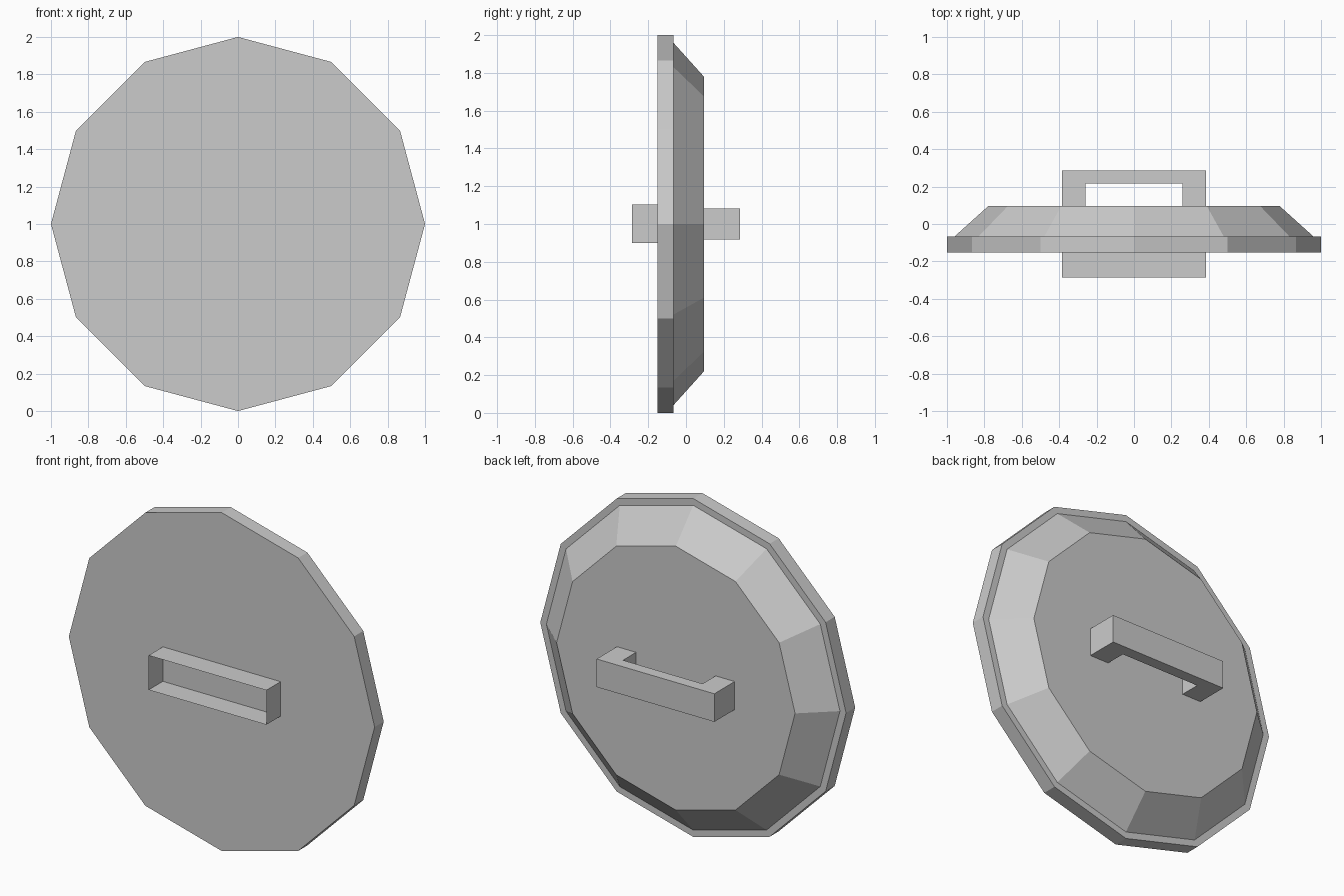
import bpy, bmesh, math
from mathutils import Matrix

if "Cube" in bpy.data.objects:
    bpy.data.objects.remove(bpy.data.objects["Cube"])

SIDES = 12
CENTRE_Z = 1.0

grey = bpy.data.materials.new("plain grey")
grey.diffuse_color = (0.6, 0.6, 0.6, 1)
grey.use_nodes = True
grey.node_tree.nodes["Principled BSDF"].inputs["Base Color"].default_value = grey.diffuse_color


def finish(bm, name, recalc=True):
    if recalc:
        bmesh.ops.recalc_face_normals(bm, faces=bm.faces)
    mesh = bpy.data.meshes.new(name)
    bm.to_mesh(mesh)
    bm.free()
    mesh.materials.append(grey)
    obj = bpy.data.objects.new(name, mesh)
    obj.location.z = CENTRE_Z
    bpy.context.collection.objects.link(obj)
    return obj


def disc(name, y0, y1, r0, r1):
    """Twelve-sided disc along y, radius r0 at y0 and r1 at y1."""
    bm = bmesh.new()
    rings = []
    for y, r in ((y0, r0), (y1, r1)):
        angles = [2 * math.pi * i / SIDES for i in range(SIDES)]
        rings.append([bm.verts.new((r * math.cos(a), y, r * math.sin(a))) for a in angles])
        bm.faces.new(rings[-1])
    for i in range(SIDES):
        j = (i + 1) % SIDES
        bm.faces.new((rings[0][i], rings[0][j], rings[1][j], rings[1][i]))
    return finish(bm, name)


# Front rim plate and sloped back
disc("rim_plate", -0.152, -0.067, 1.0, 1.0)
disc("sloped_back", -0.067, 0.095, 0.96, 0.78)

# Back handle: U-shaped profile extruded in z
half = [(0.385, 0.285), (0.385, 0.095), (0.26, 0.095), (0.26, 0.217)]
profile = half + [(-x, y) for x, y in reversed(half)]
bm = bmesh.new()
face = bm.faces.new([bm.verts.new((x, y, -0.083)) for x, y in profile])
ext = bmesh.ops.extrude_face_region(bm, geom=[face])
bmesh.ops.translate(bm, vec=(0, 0, 0.166),
                    verts=[v for v in ext["geom"] if isinstance(v, bmesh.types.BMVert)])
finish(bm, "back_handle")

# Front slot frame: thin-walled box, open at the front and against the plate
bm = bmesh.new()
size = Matrix.Translation((0, -0.2185, 0.002)) @ Matrix.Diagonal((0.77, 0.133, 0.204, 1))
bmesh.ops.create_cube(bm, size=1, matrix=size)
bm.normal_update()
bmesh.ops.delete(bm, geom=[f for f in bm.faces if abs(f.normal.y) > 0.5], context='FACES_ONLY')
finish(bm, "front_slot_frame", recalc=False)
